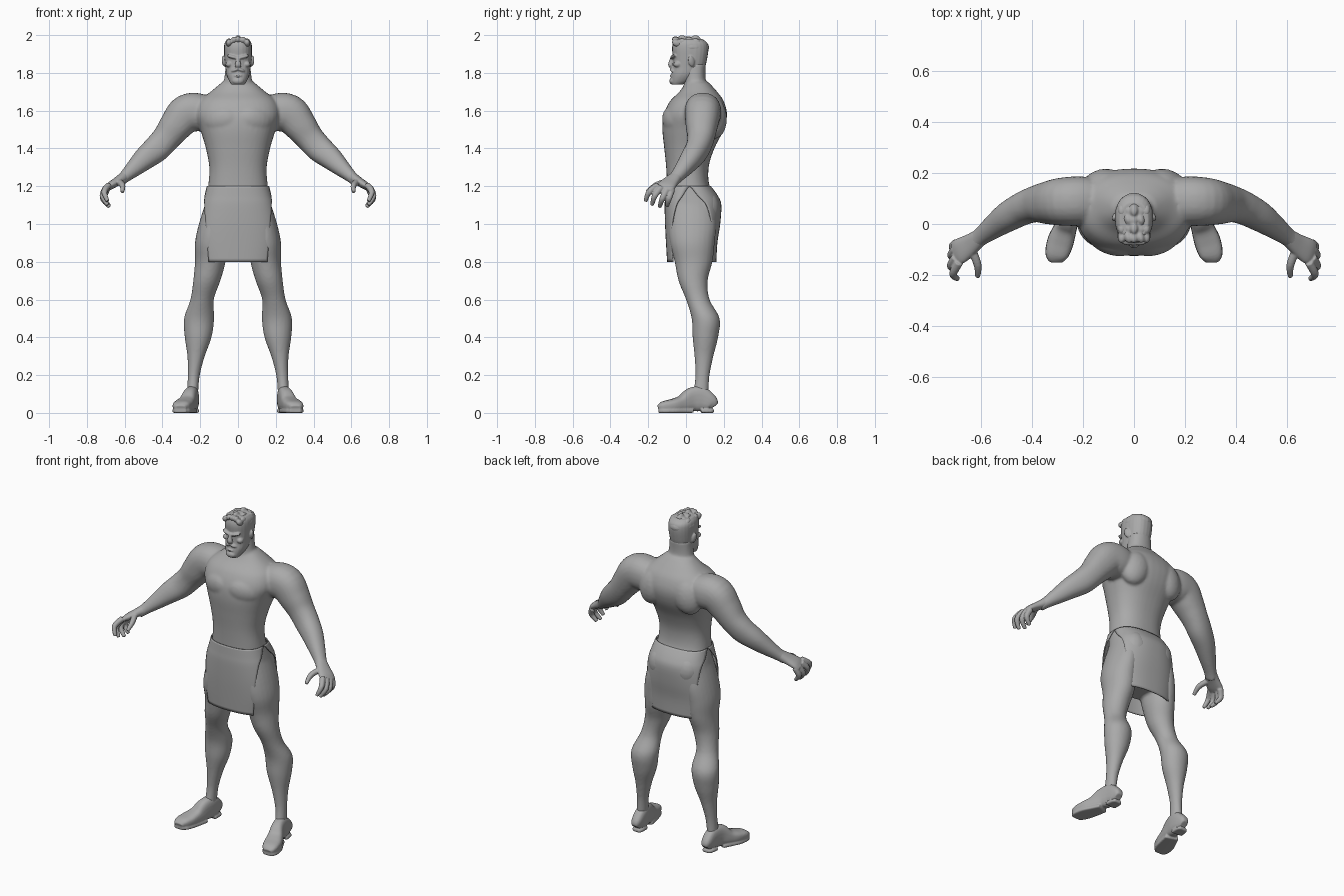
import bpy, bmesh, math
from mathutils import Vector, Matrix

grey = bpy.data.materials.new("grey")
grey.diffuse_color = (0.4, 0.4, 0.4, 1)


def spline(rows, k=5):
    """Catmull-Rom interpolation of rows of numbers."""
    out = []
    for i in range(len(rows) - 1):
        p = [rows[max(0, min(len(rows) - 1, i + d))] for d in (-1, 0, 1, 2)]
        for s in range(k):
            t = s / k
            out.append([0.5 * (2 * b + (c - a) * t + (2 * a - 5 * b + 4 * c - d) * t * t
                               + (3 * b - a - 3 * c + d) * t ** 3) for a, b, c, d in zip(*p)])
    return out + [list(rows[-1])]


def power(v, e):
    return math.copysign(abs(v) ** e, v)


def loft(bm, rows, ref=(0, 1, 0), axis=None, e=0.9, n=24, sides=(1,)):
    """Closed tube through rows of (x, y, z, radius a, radius b); sides=(1,-1) mirrors it."""
    rows = spline(rows)
    for s in sides:
        rings = []
        for i, r in enumerate(rows):
            t = Vector(axis) if axis else Vector(rows[min(i + 1, len(rows) - 1)][:3]) - Vector(rows[max(i - 1, 0)][:3])
            t.normalize()
            a = Vector(ref).cross(t).normalized()
            b = t.cross(a)
            ring = []
            for j in range(n):
                w = 2 * math.pi * j / n
                p = Vector(r[:3]) + a * r[3] * power(math.cos(w), e) + b * r[4] * power(math.sin(w), e)
                ring.append(bm.verts.new((p.x * s, p.y, p.z)))
            rings.append(ring)
        for q, r in zip(rings, rings[1:]):
            for j in range(n):
                f = (q[j], q[(j + 1) % n], r[(j + 1) % n], r[j])
                bm.faces.new(f if s > 0 else f[::-1])
        bm.faces.new(rings[0][::-s])
        bm.faces.new(rings[-1][::s])


def upright(bm, rows, **kw):
    """Tube with level sections from rows of (z, x centre, half width, front y, back y)."""
    loft(bm, [(x, (f + b) / 2, z, w, (b - f) / 2) for z, x, w, f, b in rows], axis=(0, 0, 1), **kw)


def blob(bm, loc, size, tilt=(0, 0, 0), sides=(1,)):
    """Ellipsoid, tilted by degrees about x, y, z."""
    for s in sides:
        m = Matrix.Translation((loc[0] * s, loc[1], loc[2]))
        for ang, ax, flip in zip(tilt, 'XYZ', (1, s, s)):
            m = m @ Matrix.Rotation(math.radians(ang * flip), 4, ax)
        bmesh.ops.create_uvsphere(bm, u_segments=20, v_segments=12, radius=1, matrix=m @ Matrix.Diagonal((*size, 1)))


def finish(name, bm, voxel=None, iterations=3):
    bmesh.ops.recalc_face_normals(bm, faces=bm.faces)
    me = bpy.data.meshes.new(name)
    bm.to_mesh(me)
    bm.free()
    me.materials.append(grey)
    me.polygons.foreach_set("use_smooth", [True] * len(me.polygons))
    ob = bpy.data.objects.new(name, me)
    bpy.context.collection.objects.link(ob)
    if voxel:  # fuse overlapping volumes into one skin
        m = ob.modifiers.new("fuse", 'REMESH')
        m.mode, m.voxel_size, m.use_smooth_shade = 'VOXEL', voxel, True
        m = ob.modifiers.new("soften", 'SMOOTH')
        m.factor, m.iterations = 0.5, iterations
    return ob


BOTH = (1, -1)

# Body: torso, neck, arms and legs
bm = bmesh.new()
upright(bm, [(.86, 0, .12, -.05, .12), (.95, 0, .18, -.08, .155), (1.05, 0, .185, -.09, .175),
             (1.12, 0, .172, -.10, .17), (1.2, 0, .158, -.10, .125), (1.3, 0, .152, -.105, .12),
             (1.4, 0, .17, -.115, .15), (1.5, 0, .20, -.125, .20), (1.58, 0, .225, -.118, .217),
             (1.65, 0, .205, -.085, .20), (1.70, 0, .145, -.035, .165), (1.75, 0, .085, .0, .12)], n=40, e=.85)
upright(bm, [(1.62, 0, .12, -.04, .17), (1.70, 0, .10, -.02, .14), (1.76, 0, .075, -.01, .105),
             (1.85, 0, .065, -.01, .105)])
blob(bm, (.09, -.065, 1.55), (.10, .055, .075), (0, 10, 20), BOTH)       # chest muscles
blob(bm, (.12, .15, 1.56), (.085, .065, .11), (0, -15, -15), BOTH)       # shoulder blades
blob(bm, (.085, .10, 1.08), (.085, .08, .10), (0, 0, 0), BOTH)           # buttocks
loft(bm, [(.10, .09, 1.58, .07, .07), (.19, .09, 1.59, .098, .095), (.27, .088, 1.585, .102, .095),
          (.33, .083, 1.52, .088, .085), (.38, .078, 1.455, .075, .072), (.43, .062, 1.40, .072, .064),
          (.49, .03, 1.35, .062, .058), (.55, -.012, 1.295, .046, .046), (.60, -.05, 1.25, .032, .036),
          (.63, -.075, 1.225, .03, .036)], sides=BOTH)
upright(bm, [(1.12, .10, .07, -.08, .15), (1.0, .13, .077, -.09, .16), (.9, .143, .085, -.085, .152),
             (.8, .147, .081, -.06, .14), (.7, .165, .072, -.04, .115), (.6, .19, .062, .0, .125),
             (.5, .206, .08, .03, .178), (.4, .211, .071, .035, .17), (.3, .222, .046, .045, .145),
             (.2, .234, .032, .05, .125), (.12, .24, .03, .04, .12), (.04, .245, .03, .03, .12)], sides=BOTH, e=1)
finish("body", bm, .0085, 4)

# Hands: palm, thumb and four curled fingers
bm = bmesh.new()
loft(bm, [(.60, -.05, 1.25, .03, .033), (.64, -.08, 1.225, .024, .042), (.68, -.105, 1.20, .02, .05),
          (.70, -.118, 1.185, .014, .045)], sides=BOTH)
fingers = [((.685, -.15, 1.205), (.708, -.195, 1.17), (.69, -.215, 1.12)),
           ((.697, -.13, 1.195), (.717, -.165, 1.15), (.69, -.18, 1.10)),
           ((.70, -.10, 1.185), (.715, -.125, 1.135), (.68, -.14, 1.09)),
           ((.695, -.075, 1.18), (.71, -.09, 1.135), (.68, -.10, 1.095)),
           ((.635, -.10, 1.225), (.612, -.16, 1.205), (.612, -.207, 1.17))]
for root, mid, tip in fingers:
    loft(bm, [(*root, .017, .017), (*mid, .0155, .0155), (*tip, .010, .010)], ref=(1, 0, 0), n=12, sides=BOTH)
finish("hands", bm, .004, 3)

# Feet: instep tube with a flat sole and a heel block
bm = bmesh.new()
foot = [(.148, .24, .02, .05), (.13, .24, .032, .09), (.08, .243, .036, .13), (.03, .253, .038, .125),
        (-.02, .27, .045, .085), (-.07, .288, .051, .066), (-.12, .302, .045, .053), (-.146, .304, .028, .032)]
loft(bm, [(x, y, .008 + h / 2, w, h / 2) for y, x, w, h in foot], ref=(0, 0, 1), e=.72, sides=BOTH)
loft(bm, [(x, y, .01, w * 1.02, .01) for y, x, w, h in foot[:3]], ref=(0, 0, 1), e=.3, sides=BOTH)
loft(bm, [(x, y, .01, w * 1.02, .01) for y, x, w, h in foot[3:]], ref=(0, 0, 1), e=.3, sides=BOTH)
finish("feet", bm, .005, 2)

# Head: skull and jaw, face features, ears
bm = bmesh.new()
upright(bm, [(1.738, 0, .034, -.076, -.02), (1.755, 0, .046, -.08, .02), (1.79, 0, .061, -.078, .07),
             (1.83, 0, .067, -.070, .10), (1.88, 0, .072, -.070, .113), (1.93, 0, .074, -.074, .119),
             (1.96, 0, .070, -.068, .112), (1.98, 0, .056, -.055, .085)], e=.85)
blob(bm, (.030, -.068, 1.885), (.032, .014, .009), (0, -14, 14), BOTH)   # brows
blob(bm, (.048, -.045, 1.845), (.018, .022, .016), (0, 0, 0), BOTH)      # cheeks
loft(bm, [(0, -.068, 1.885, .010, .012), (0, -.078, 1.86, .012, .012), (0, -.082, 1.842, .018, .013),
          (0, -.074, 1.832, .014, .01)], n=12)                           # nose
blob(bm, (.017, -.074, 1.815), (.022, .010, .008), (0, 20, 20), BOTH)    # moustache
blob(bm, (0, -.076, 1.785), (.020, .010, .006))                          # lower lip
blob(bm, (0, -.068, 1.757), (.032, .021, .02))                           # beard
blob(bm, (.076, .028, 1.862), (.009, .017, .029), (12, 8, 15), BOTH)     # ears
finish("head", bm, .0042, 2)

# Hair: cap with short swept tufts
bm = bmesh.new()
blob(bm, (0, .028, 1.935), (.076, .095, .05))
for i in range(5):
    for j in range(4):
        x, y = (i - 2) * .024, -.05 + j * .035
        blob(bm, (x, y, 1.974 - abs(x) * .35 + .006 * ((i + j) % 2)), (.016, .026, .018), (-25, 0, 20 * (i % 2)))
finish("hair", bm, .005, 1)

# Loincloth: front and back panels whose side edges curve in below the hips
# rows of (z, half width, front y, back y, half span in degrees)
hem = [(1.2, .162, -.104, .128, 90), (1.15, .176, -.107, .165, 80), (1.1, .190, -.110, .184, 66),
       (1.0, .208, -.108, .178, 52), (.9, .212, -.103, .163, 47), (.8, .198, -.097, .158, 48)]
for name, s in (("front_cloth", -1), ("back_cloth", 1)):
    bm = bmesh.new()
    grid = []
    for z, w, f, b, span in spline(hem, 4):
        row = []
        for k in range(25):
            t = math.radians(span) * (k / 12 - 1)
            d = (f if s < 0 else b) - .02
            row.append(bm.verts.new((w * power(math.sin(t), .85), .02 + d * max(math.cos(t), 0) ** .7, z)))
        grid.append(row)
    for p, q in zip(grid, grid[1:]):
        for k in range(24):
            bm.faces.new((p[k], p[k + 1], q[k + 1], q[k]))
    ob = finish(name, bm)
    m = ob.modifiers.new("thickness", 'SOLIDIFY')
    m.thickness, m.offset = .006, 0
